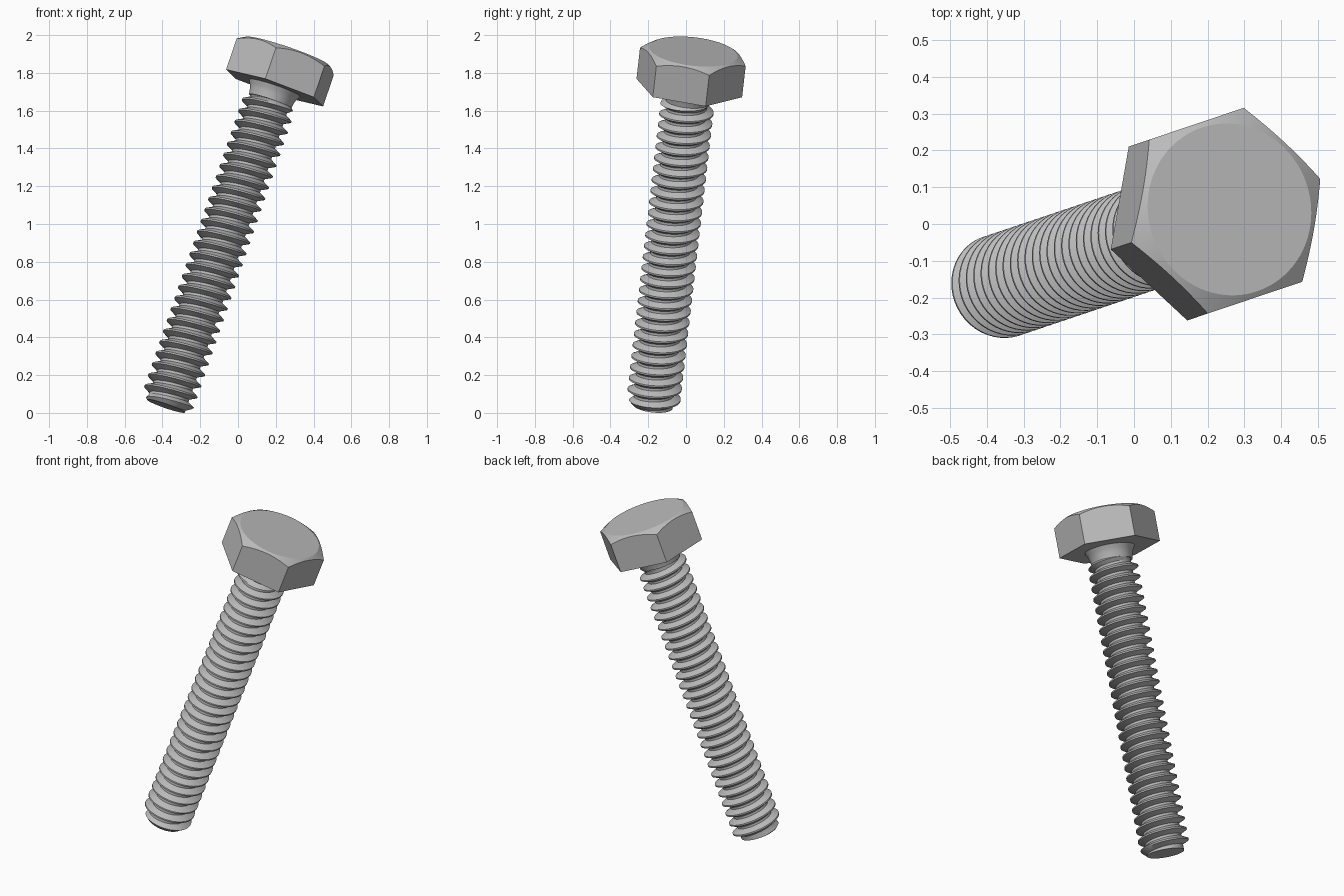
import bpy, bmesh
from math import sin, cos, pi, radians
from mathutils import Matrix

cube = bpy.data.objects.get("Cube")
if cube:
    bpy.data.objects.remove(cube)

# Dimensions along the bolt axis
SHAFT = 1.79
THREAD_END = 1.73
PITCH = 0.062
ROOT, CREST = 0.106, 0.143
HEX_R, HEAD_H, FLAT_R = 0.288, 0.205, 0.235

# Leaning pose of the whole bolt
POSE = (Matrix.Translation((-0.381, -0.176, 0.036))
        @ Matrix.Rotation(radians(18.6), 4, 'Z')
        @ Matrix.Rotation(radians(19.8), 4, 'Y'))

steel = bpy.data.materials.new("steel_grey")
steel.use_nodes = True
steel.diffuse_color = (0.5, 0.5, 0.5, 1)
steel.node_tree.nodes["Principled BSDF"].inputs["Base Color"].default_value = (0.5, 0.5, 0.5, 1)


def finish(bm, name, angle):
    """Clean up, cap open ends and place a part."""
    bmesh.ops.remove_doubles(bm, verts=bm.verts, dist=0.0001)
    bmesh.ops.holes_fill(bm, edges=[e for e in bm.edges if e.is_boundary], sides=0)
    bmesh.ops.recalc_face_normals(bm, faces=bm.faces)
    mesh = bpy.data.meshes.new(name)
    bm.to_mesh(mesh)
    bm.free()
    mesh.materials.append(steel)
    obj = bpy.data.objects.new(name, mesh)
    bpy.context.collection.objects.link(obj)
    obj.matrix_world = POSE
    bpy.ops.object.select_all(action='DESELECT')
    obj.select_set(True)
    bpy.context.view_layer.objects.active = obj
    bpy.ops.object.shade_smooth_by_angle(angle=radians(angle))
    return obj


def loft(name, rings, segments, angle):
    """Skin rings, each a function of angle giving (radius, height)."""
    bm = bmesh.new()
    rows = []
    for ring in rings:
        row = []
        for i in range(segments):
            a = 2 * pi * i / segments
            r, z = ring(a)
            row.append(bm.verts.new((r * cos(a), r * sin(a), z)))
        rows.append(row)
    for low, high in zip(rows, rows[1:]):
        for i in range(segments):
            j = (i + 1) % segments
            bm.faces.new((low[i], low[j], high[j], high[i]))
    return finish(bm, name, angle)


# Threaded shaft: one continuous right-hand helix with flat roots and crests
def threaded_shaft(segments=48):
    profile = [(0, ROOT), (0.22, ROOT), (0.54, CREST), (0.68, CREST)]
    turns = int(THREAD_END / PITCH) + 3
    steps = len(profile)
    bm = bmesh.new()
    grid = []
    for i in range(segments):
        a = 2 * pi * i / segments
        column = []
        for s in range(steps * turns):
            offset, r = profile[s % steps]
            z = (s // steps - 1 + offset + i / segments) * PITCH
            z = min(max(z, 0), THREAD_END)
            r = min(r, ROOT + z, ROOT + THREAD_END - z)
            column.append(bm.verts.new((r * cos(a), r * sin(a), z)))
        grid.append(column)
    for i in range(segments):
        wrap = i == segments - 1
        shift = steps if wrap else 0
        here, there = grid[i], grid[0 if wrap else i + 1]
        for s in range(steps * turns - 1 - shift):
            bm.faces.new((here[s], there[s + shift], there[s + 1 + shift], here[s + 1]))
    return finish(bm, "threaded_shaft", 30)


threaded_shaft()

# Plain neck flaring into the underside of the head
neck_profile = [(0.118, 1.715), (0.124, 1.75), (0.132, 1.77), (0.146, SHAFT + 0.005)]
loft("neck", [lambda a, p=p: p for p in neck_profile], 48, 40)


# Hexagonal head, its top corners cut back by a shallow cone
def hex_radius(a):
    return HEX_R * cos(pi / 6) / cos(a % (pi / 3) - pi / 6)


def chamfer_edge(a):
    r = hex_radius(a)
    return r, SHAFT + HEAD_H - (r - FLAT_R) * 0.58


loft("hex_head", [
    lambda a: (hex_radius(a), SHAFT),
    chamfer_edge,
    lambda a: (FLAT_R, SHAFT + HEAD_H),
], 72, 25)
